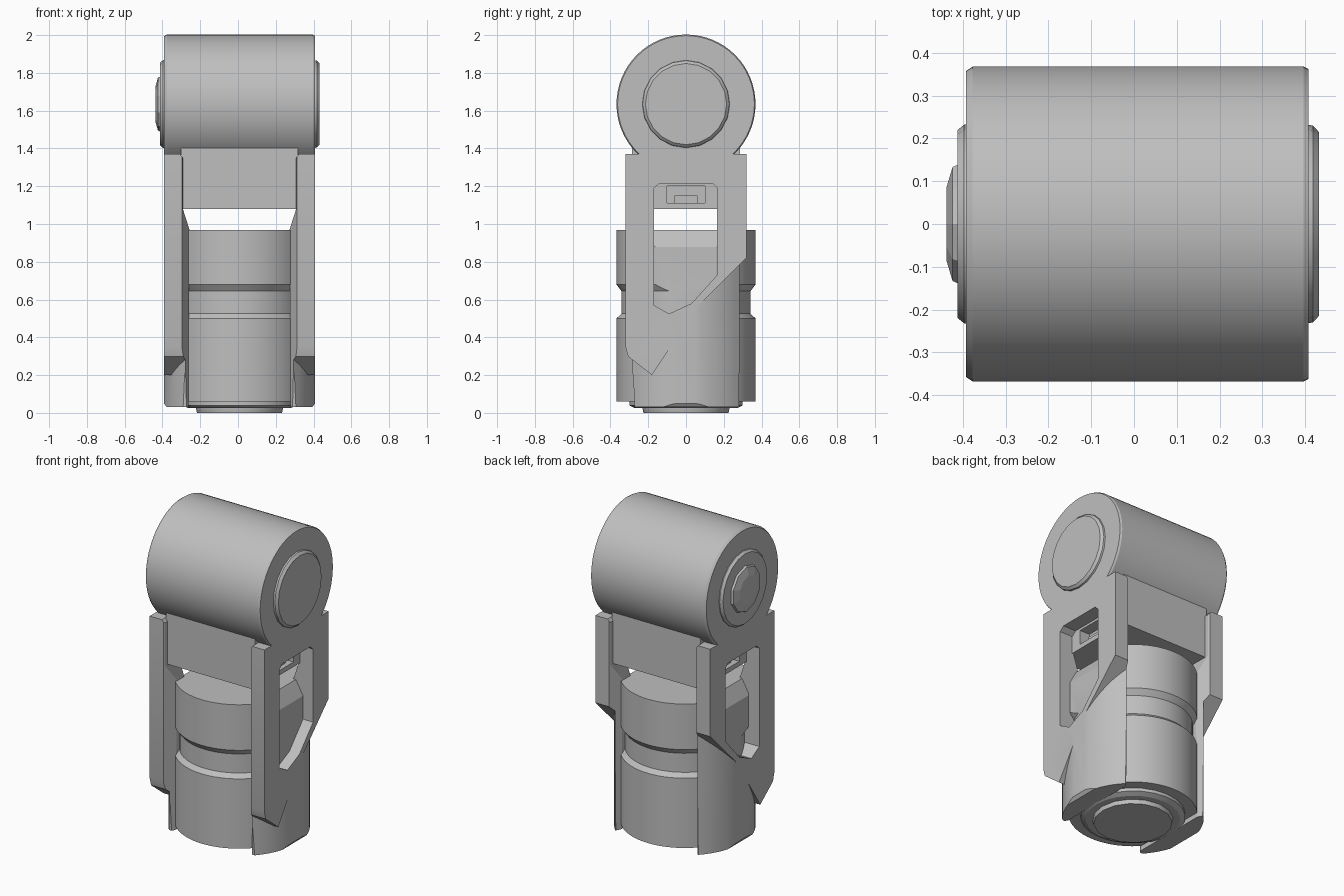
import bpy, bmesh, math
from mathutils import Vector, Matrix

old = bpy.data.objects.get("Cube")
if old:
    bpy.data.objects.remove(old, do_unlink=True)

grey = bpy.data.materials.new("machine_grey")
grey.use_nodes = True
COLOUR = (0.52, 0.52, 0.52, 1)
grey.diffuse_color = COLOUR
grey.node_tree.nodes["Principled BSDF"].inputs["Base Color"].default_value = COLOUR

OFFSET = 0.008  # the joint sits slightly towards +x
DRUM_Z = 1.635


def make(name, bm):
    bmesh.ops.recalc_face_normals(bm, faces=bm.faces)
    mesh = bpy.data.meshes.new(name)
    bm.to_mesh(mesh)
    bm.free()
    obj = bpy.data.objects.new(name, mesh)
    bpy.context.collection.objects.link(obj)
    mesh.materials.append(grey)
    obj.location.x = OFFSET
    return obj


def prism(name, outline, axis, low, high):
    """Extrude a 2D outline along x (points are y, z) or along y (points are x, z)."""
    bm = bmesh.new()
    place = (lambda a, b: (low, a, b)) if axis == "x" else (lambda a, b: (a, low, b))
    face = bm.faces.new([bm.verts.new(place(a, b)) for a, b in outline])
    ext = bmesh.ops.extrude_face_region(bm, geom=[face])
    step = Vector((high - low, 0, 0) if axis == "x" else (0, high - low, 0))
    bmesh.ops.translate(bm, vec=step,
                        verts=[v for v in ext["geom"] if isinstance(v, bmesh.types.BMVert)])
    return make(name, bm)


def rect(a0, a1, b0, b1):
    return [(a0, b0), (a1, b0), (a1, b1), (a0, b1)]


def lathe(name, profile, sides=64, along_x=False):
    """Stack rings of (radius, height) and cap both ends."""
    bm = bmesh.new()
    rings = []
    for r, h in profile:
        angles = [math.tau * i / sides for i in range(sides)]
        rings.append([bm.verts.new((r * math.cos(a), r * math.sin(a), h)) for a in angles])
    for low, high in zip(rings, rings[1:]):
        for i in range(sides):
            j = (i + 1) % sides
            bm.faces.new((low[i], low[j], high[j], high[i]))
    bm.faces.new(rings[0])
    bm.faces.new(rings[-1])
    if along_x:
        turn = Matrix.Translation((0, 0, DRUM_Z)) @ Matrix.Rotation(math.pi / 2, 4, "Y")
        bmesh.ops.transform(bm, matrix=turn, verts=bm.verts)
    return make(name, bm)


def boolean(obj, cutter, operation):
    mod = obj.modifiers.new("cut", "BOOLEAN")
    mod.operation, mod.solver, mod.object = operation, "EXACT", cutter
    apply(obj, mod)
    bpy.data.objects.remove(cutter, do_unlink=True)


def apply(obj, mod):
    bpy.context.view_layer.objects.active = obj
    bpy.ops.object.modifier_apply(modifier=mod.name)


def slice_off(obj, point, normal):
    """Remove everything on the normal side of a plane and close the cut."""
    bm = bmesh.new()
    bm.from_mesh(obj.data)
    geom = bm.verts[:] + bm.edges[:] + bm.faces[:]
    cut = bmesh.ops.bisect_plane(bm, geom=geom, plane_co=point, plane_no=normal, clear_outer=True)
    edges = [e for e in cut["geom_cut"] if isinstance(e, bmesh.types.BMEdge)]
    bmesh.ops.holes_fill(bm, edges=edges)
    bmesh.ops.recalc_face_normals(bm, faces=bm.faces)
    bm.to_mesh(obj.data)
    bm.free()


# Horizontal drum with its end caps
drum = lathe("drum", [(0.358, -0.4), (0.368, -0.385), (0.368, 0.388), (0.362, 0.4)], along_x=True)
left_cap = lathe("left_cap", [(0.235, 0.38), (0.23, 0.41), (0.215, 0.424)], 20, True)
right_cap = lathe("right_cap", [(0.22, -0.42), (0.232, -0.405), (0.232, -0.38)], 20, True)
right_hub = lathe("right_hub", [(0.09, -0.446), (0.14, -0.432), (0.15, -0.41)], 10, True)

# Saddle block under the drum, with a stepped pocket on each side
saddle = prism("saddle", rect(-0.285, 0.285, 1.08, 1.5), "x", -0.31, 0.31)
for side in (-1, 1):
    x0, x1 = sorted((side * 0.24, side * 0.5))
    boolean(saddle, prism("pocket", rect(-0.1, 0.1, 1.11, 1.2), "x", x0, x1), "DIFFERENCE")
    x0, x1 = sorted((side * 0.22, side * 0.28))
    prism("pocket_step", rect(-0.06, 0.06, 1.1, 1.15), "x", x0, x1)

# Vertical motor body with a groove, flattened towards the arms
body = lathe("motor_body", [(0.368, 0.06), (0.368, 0.5), (0.342, 0.525), (0.342, 0.645),
                            (0.368, 0.68), (0.368, 0.967)])
for side in (-1, 1):
    slice_off(body, (side * 0.33, 0, 0), (side, 0, 0))
    slice_off(body, (side * 0.28, 0, 0.967), (side * 0.09, 0, 0.05))

# Base ring and foot
base_ring = lathe("base_ring", [(0.27, 0.025), (0.3, 0.04), (0.3, 0.08)], 24)
foot = lathe("foot", [(0.225, 0), (0.232, 0.03), (0.232, 0.05)], 16)

# Side arms: thickness outline crossed with the side silhouette
arms = prism("side_arms", [(0.27, 0.03), (0.385, 0.03), (0.4, 0.05), (0.4, 1.37), (0.315, 1.37),
                           (0.3, 1.35), (0.3, 1.08), (0.265, 0.97)], "y", -0.4, 0.4)
silhouette = [(-0.27, 0), (0.28, 0), (0.285, 0.55), (0.32, 0.82), (0.32, 1.4),
              (-0.32, 1.4), (-0.32, 0.35), (-0.28, 0.2)]
boolean(arms, prism("silhouette", silhouette, "x", 0.1, 0.6), "INTERSECT")

# Round the lower shell where it wraps the motor
shell = prism("shell_cutter", [(-0.5, -0.1), (0.5, -0.1), (0.5, 1.0), (0.05, 0.55),
                               (-0.18, 0.2), (-0.5, 0.45)], "x", 0.15, 0.6)
boolean(shell, lathe("shell_core", [(0.404, -0.3), (0.404, 1.5)]), "DIFFERENCE")
boolean(arms, shell, "DIFFERENCE")

# Window through each arm
window = [(-0.17, 0.57), (-0.09, 0.525), (0.03, 0.58), (0.165, 0.73), (0.165, 1.19),
          (0.14, 1.215), (-0.14, 1.215), (-0.17, 1.19)]
boolean(arms, prism("window_cutter", window, "x", 0.1, 0.6), "DIFFERENCE")

# Bevel the inner edges of the arms, then mirror
for side in (-1, 1):
    slice_off(arms, (0.305, side * 0.32, 0), (-0.08, side * 0.04, 0))
mirror = arms.modifiers.new("mirror", "MIRROR")
apply(arms, mirror)

# Smooth the round parts, keep edges sharp
for obj in (drum, left_cap, right_cap, body, base_ring, foot, arms):
    bpy.ops.object.select_all(action="DESELECT")
    obj.select_set(True)
    bpy.context.view_layer.objects.active = obj
    bpy.ops.object.shade_smooth_by_angle(angle=math.radians(25))
